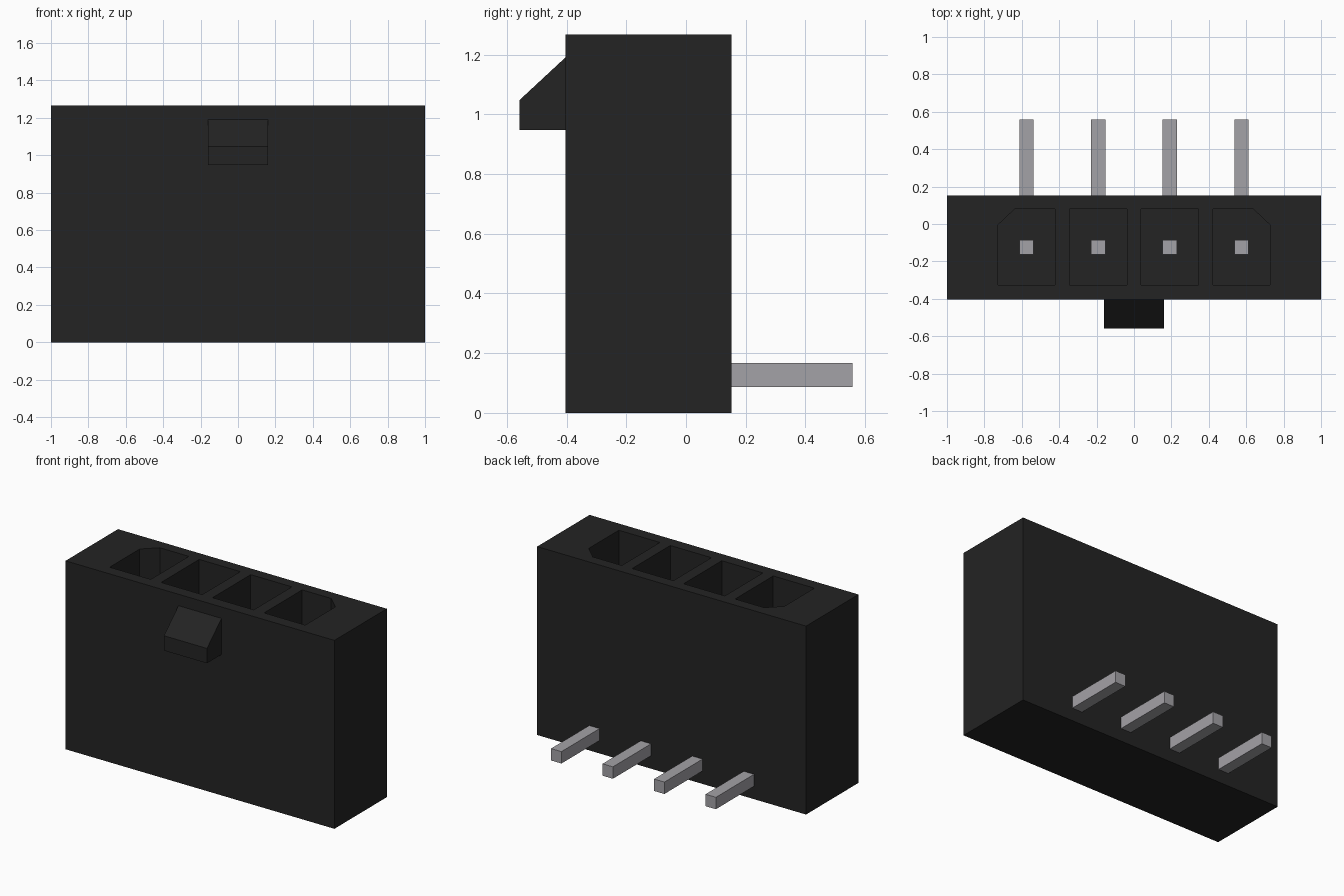
import bpy, bmesh
from mathutils import Vector

cube = bpy.data.objects.get("Cube")
if cube:
    bpy.data.objects.remove(cube, do_unlink=True)


def material(name, rgb):
    m = bpy.data.materials.new(name)
    m.use_nodes = True
    color = (*rgb, 1)
    m.diffuse_color = color
    m.node_tree.nodes["Principled BSDF"].inputs["Base Color"].default_value = color
    return m


black = material("black plastic", (0.017, 0.017, 0.017))
metal = material("grey metal", (0.37, 0.36, 0.385))


def prism(name, outline, extrude, mat):
    """Extrude a flat outline of 3D points along a vector."""
    bm = bmesh.new()
    face = bm.faces.new([bm.verts.new(p) for p in outline])
    ext = bmesh.ops.extrude_face_region(bm, geom=[face])
    moved = [v for v in ext["geom"] if isinstance(v, bmesh.types.BMVert)]
    bmesh.ops.translate(bm, verts=moved, vec=Vector(extrude))
    bmesh.ops.recalc_face_normals(bm, faces=bm.faces)
    mesh = bpy.data.meshes.new(name)
    bm.to_mesh(mesh)
    bm.free()
    mesh.materials.append(mat)
    ob = bpy.data.objects.new(name, mesh)
    bpy.context.collection.objects.link(ob)
    return ob


HEIGHT = 1.267
FRONT, BACK = -0.404, 0.153
FLOOR = 0.27            # bottom of the sockets
PITCH = 0.383
centres = [(i - 1.5) * PITCH for i in range(4)]

# Housing block
housing = prism("housing",
                [(-1, FRONT, 0), (1, FRONT, 0), (1, BACK, 0), (-1, BACK, 0)],
                (0, 0, HEIGHT), black)

# Sockets: the two outer ones have a cut corner at the outer back
for i, cx in enumerate(centres):
    w, y0, y1 = 0.153, -0.325, 0.08
    side = -1 if i < 2 else 1
    pts = [(-w, y1), (-w, y0), (w, y0)]
    pts += [(w, y1 - 0.085), (w - 0.09, y1)] if i in (0, 3) else [(w, y1)]
    cutter = prism("socket_cutter",
                   [(cx + side * x, y, FLOOR) for x, y in pts],
                   (0, 0, HEIGHT), black)
    cutter.hide_render = True
    mod = housing.modifiers.new("socket", "BOOLEAN")
    mod.operation, mod.solver, mod.object = "DIFFERENCE", "EXACT", cutter
    bpy.context.view_layer.objects.active = housing
    bpy.ops.object.modifier_apply(modifier=mod.name)
    bpy.data.objects.remove(cutter, do_unlink=True)

# Wedge-shaped latch on the front
prism("latch",
      [(-0.16, y, z) for y, z in
       [(FRONT, 0.947), (-0.558, 0.947), (-0.558, 1.047), (FRONT, 1.19)]],
      (0.32, 0, 0), black)

# Right-angle pins: upright in the socket, then out through the back
PIN = 0.077
pin_profile = [(-0.164, 0.087), (0.558, 0.087), (0.558, 0.167),
               (-0.085, 0.167), (-0.085, 0.9), (-0.164, 0.9)]
for i, cx in enumerate(centres):
    prism(f"pin_{i + 1}", [(cx - PIN / 2, y, z) for y, z in pin_profile],
          (PIN, 0, 0), metal)
